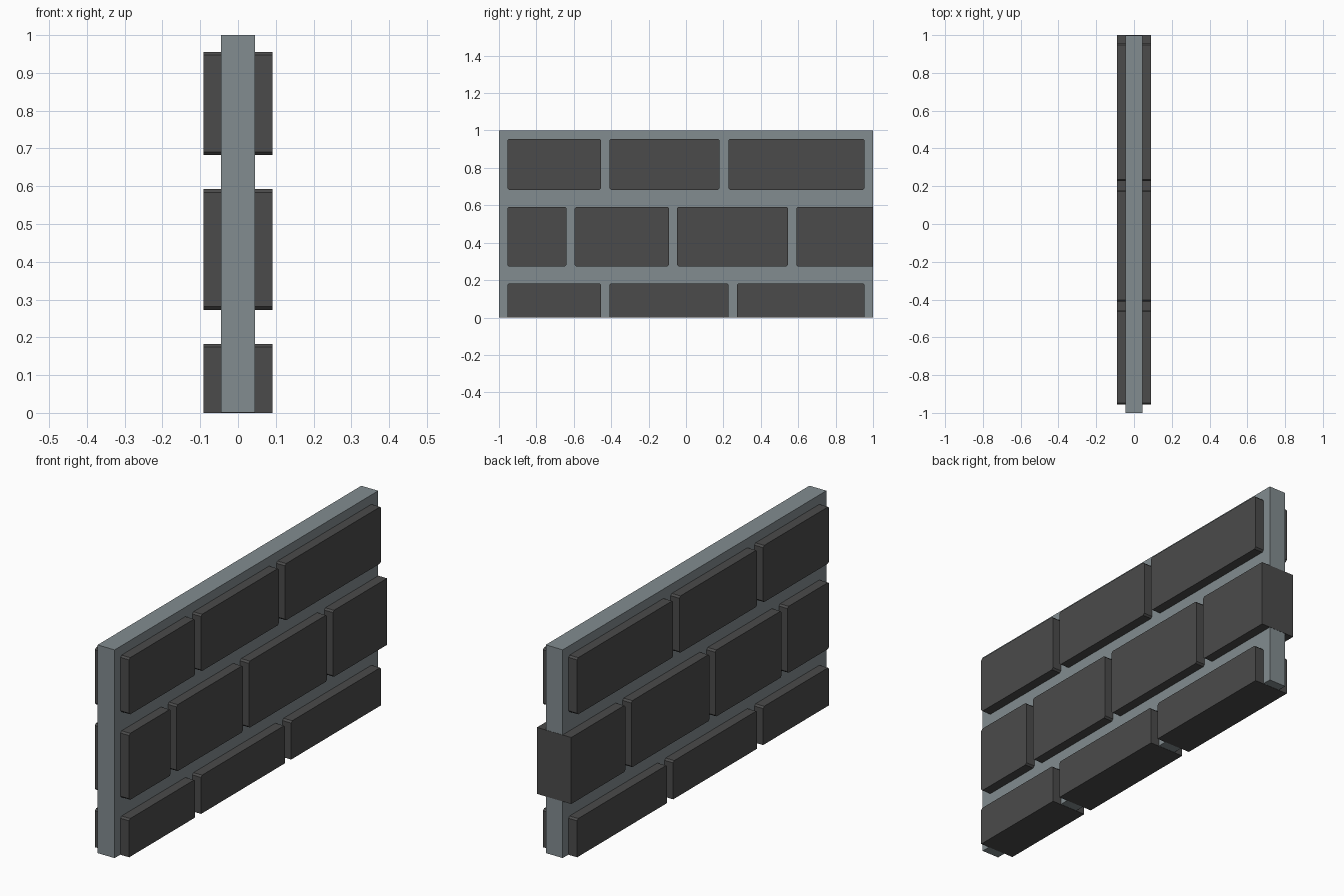
import bpy, bmesh

if "Cube" in bpy.data.objects:
    bpy.data.objects.remove(bpy.data.objects["Cube"])


def material(name, rgb):
    m = bpy.data.materials.new(name)
    m.diffuse_color = (*rgb, 1)
    m.use_nodes = True
    m.node_tree.nodes["Principled BSDF"].inputs["Base Color"].default_value = m.diffuse_color
    return m


mortar = material("mortar grey", (0.225, 0.265, 0.28))
stone = material("dark brick", (0.07, 0.07, 0.07))


def prism(name, profile, half, mat):
    """Extrude a (y, z) profile through x from -half to +half."""
    bm = bmesh.new()
    face = bm.faces.new([bm.verts.new((-half, y, z)) for y, z in profile])
    new = bmesh.ops.extrude_face_region(bm, geom=[face])["geom"]
    bmesh.ops.translate(bm, vec=(2 * half, 0, 0),
                        verts=[g for g in new if isinstance(g, bmesh.types.BMVert)])
    bmesh.ops.recalc_face_normals(bm, faces=bm.faces)
    mesh = bpy.data.meshes.new(name)
    bm.to_mesh(mesh)
    bm.free()
    mesh.materials.append(mat)
    obj = bpy.data.objects.new(name, mesh)
    bpy.context.collection.objects.link(obj)


def brick_profile(y0, y1, z0, z1, c=0.008):
    """Rectangle with clipped corners, square where it meets the wall's edge."""
    pts = []
    for y, z, sy, sz in ((y0, z0, 1, 1), (y1, z0, -1, 1), (y1, z1, -1, -1), (y0, z1, 1, -1)):
        if z == 0 or y == 1:
            pts.append((y, z))
        else:
            pair = [(y, z + sz * c), (y + sy * c, z)]
            pts += pair if sy == sz else pair[::-1]
    return pts


# Mortar slab, a hair short where bricks reach the end and the base
prism("mortar_slab", [(-1, 0.001), (0.999, 0.001), (0.999, 1), (-1, 1)], 0.045, mortar)

# Courses of bricks passing through the slab
courses = {
    "bottom": (0, 0.183, [(-0.955, -0.455), (-0.41, 0.227), (0.273, 0.955)]),
    "middle": (0.273, 0.592, [(-0.955, -0.64), (-0.595, -0.092), (-0.048, 0.545), (0.59, 1)]),
    "top": (0.683, 0.955, [(-0.955, -0.455), (-0.41, 0.18), (0.227, 0.955)]),
}
for course, (z0, z1, spans) in courses.items():
    for i, (y0, y1) in enumerate(spans, 1):
        prism(f"{course}_brick_{i}", brick_profile(y0, y1, z0, z1), 0.091, stone)
